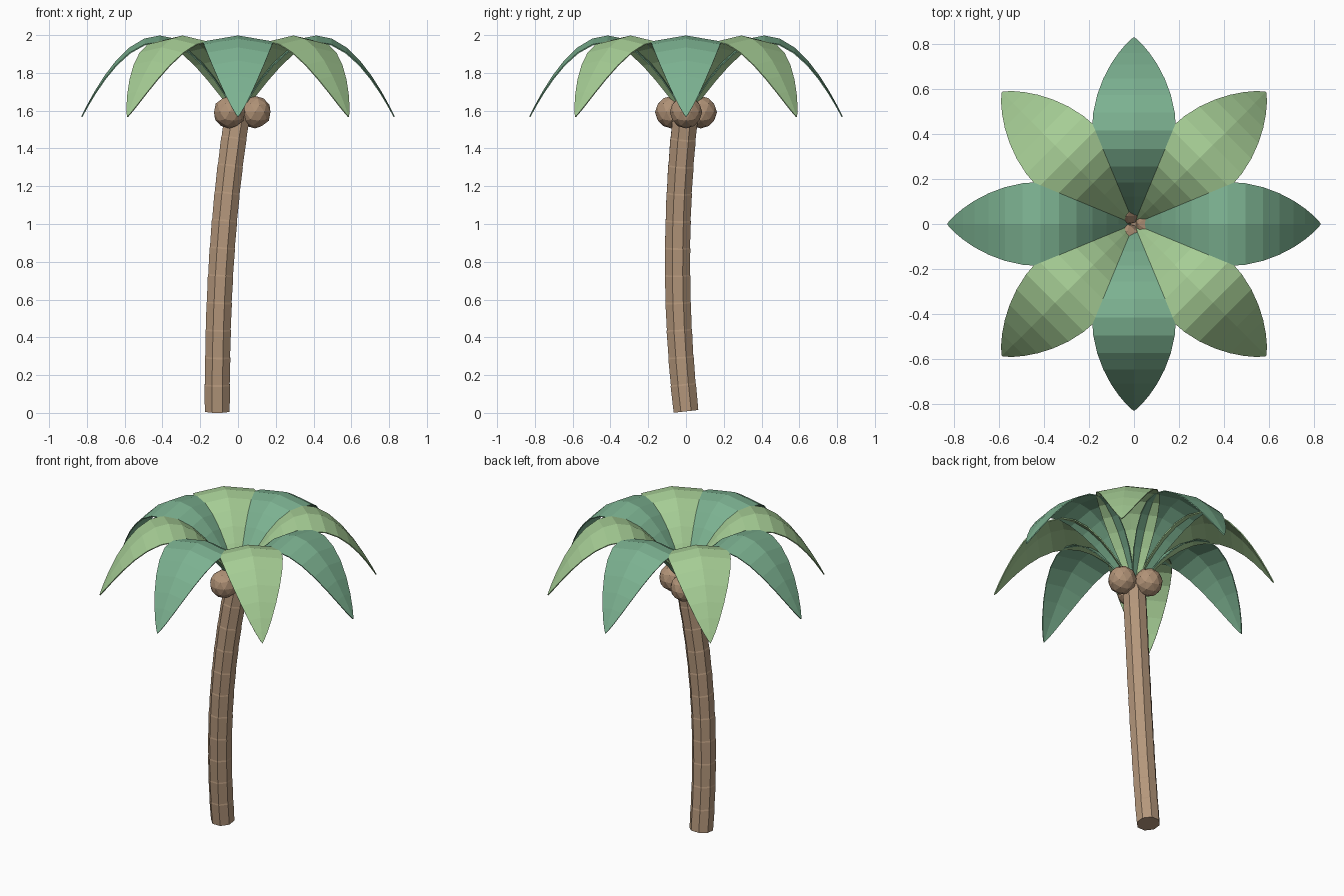
import bpy, bmesh, math
from mathutils import Vector

if "Cube" in bpy.data.objects:
    bpy.data.objects.remove(bpy.data.objects["Cube"])

def material(name, rgb):
    m = bpy.data.materials.new(name)
    m.diffuse_color = (*rgb, 1)
    m.use_nodes = True
    m.node_tree.nodes["Principled BSDF"].inputs["Base Color"].default_value = m.diffuse_color
    return m

BARK = material("bark brown", (0.46, 0.31, 0.20))
NUT = material("nut brown", (0.44, 0.29, 0.185))
TEAL = material("blue green leaf", (0.20, 0.44, 0.28))
LIME = material("light green leaf", (0.38, 0.61, 0.30))

def finish(bm, name, mat):
    bmesh.ops.recalc_face_normals(bm, faces=bm.faces)
    me = bpy.data.meshes.new(name)
    bm.to_mesh(me)
    bm.free()
    me.materials.append(mat)
    ob = bpy.data.objects.new(name, me)
    bpy.context.collection.objects.link(ob)
    return ob

# Trunk: bent eight-sided stem of 11 stacked, slightly flared segments
def trunk_point(s):
    return Vector((-0.11 + 0.11 * s ** 2.3, -0.18 * s * (1 - s), 0.008 + 1.592 * s))

SEGMENTS, SIDES = 11, 8
bm = bmesh.new()
rings = []

def add_ring(s, radius):
    tangent = (trunk_point(s + 0.01) - trunk_point(max(s - 0.01, 0))).normalized()
    side = Vector((0, 1, 0)).cross(tangent).normalized()
    up = tangent.cross(side)
    c = trunk_point(s)
    angles = [2 * math.pi * (k + 0.5) / SIDES for k in range(SIDES)]
    rings.append([bm.verts.new(c + radius * (math.cos(a) * side + math.sin(a) * up)) for a in angles])

for i in range(SEGMENTS):
    add_ring(i / SEGMENTS, 0.071)
    add_ring((i + 0.94) / SEGMENTS, 0.073)
for a, b in zip(rings, rings[1:]):
    for k in range(SIDES):
        n = (k + 1) % SIDES
        bm.faces.new((a[k], a[n], b[n], b[k]))
bm.faces.new(rings[0])
bm.faces.new(rings[-1])
finish(bm, "trunk", BARK)

# Leaves: eight arched, folded, lens-shaped blades
REACH, HALF, STEPS = 0.83, 0.415, 16

def leaf(index):
    ang = index * math.pi / 4
    out = Vector((math.cos(ang), math.sin(ang), 0))
    side = Vector((-out.y, out.x, 0))
    bm = bmesh.new()
    rows = []
    for i in range(STEPS + 1):
        u = math.sin((i / STEPS - 0.5) * math.pi)
        w = 0.187 * max(0, 1 - u * u) ** 0.85
        mid = out * (HALF + HALF * u) + Vector((0, 0, 1.998 - 0.43 * u * u))
        drop = Vector((0, 0, -0.17 * w))
        if i in (0, STEPS):
            v = bm.verts.new(mid)
            rows.append((v, v, v))
        else:
            rows.append(tuple(bm.verts.new(mid + side * w * k + drop * abs(k)) for k in (-1, 0, 1)))
    for a, b in zip(rows, rows[1:]):
        for k in (0, 1):
            corners = list(dict.fromkeys((a[k], b[k], b[k + 1], a[k + 1])))
            bm.faces.new(corners)
    ob = finish(bm, f"leaf_{index + 1}", LIME if index % 2 else TEAL)
    if ob.data.polygons[STEPS].normal.z < 0:
        ob.data.flip_normals()
    mod = ob.modifiers.new("thickness", 'SOLIDIFY')
    mod.thickness = 0.006
    mod.offset = -1

for i in range(8):
    leaf(i)

# Coconuts: three faceted balls around the trunk top
for i in range(3):
    a = i * 2 * math.pi / 3
    bm = bmesh.new()
    bmesh.ops.create_icosphere(bm, subdivisions=2, radius=0.086)
    bmesh.ops.translate(bm, verts=bm.verts, vec=(0.09 * math.cos(a), 0.09 * math.sin(a), 1.592))
    finish(bm, f"coconut_{i + 1}", NUT)
